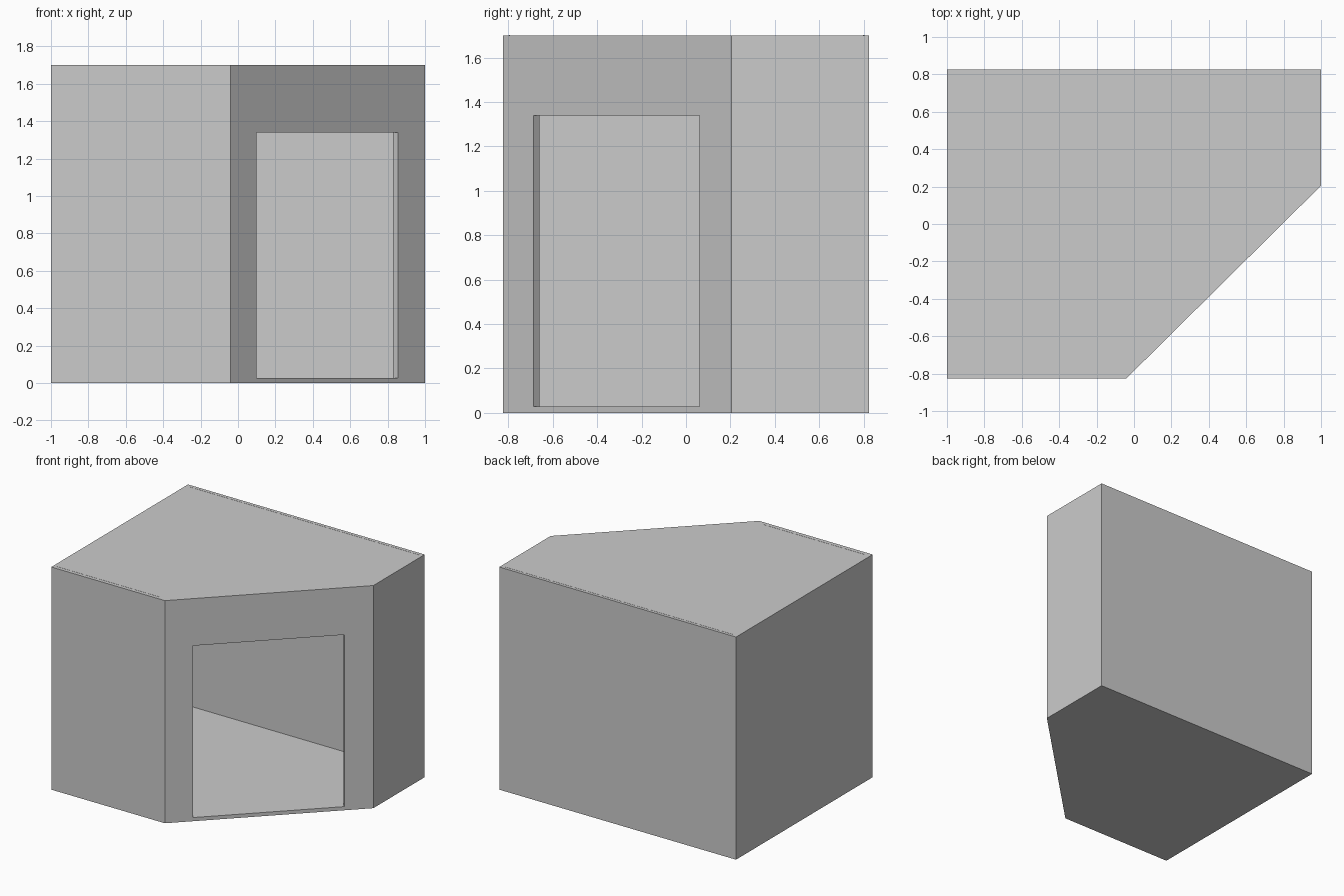
import bpy, bmesh
from mathutils import Vector

if "Cube" in bpy.data.objects:
    bpy.data.objects.remove(bpy.data.objects["Cube"])

H = 1.70      # overall height
T = 0.028     # wall, floor and roof thickness
DOOR_T = 0.037  # thickness of the diagonal door wall


def prism(name, pts, z0, z1):
    """Extrude a plan outline between two heights."""
    bm = bmesh.new()
    face = bm.faces.new([bm.verts.new((x, y, z0)) for x, y in pts])
    ext = bmesh.ops.extrude_face_region(bm, geom=[face])
    verts = [v for v in ext["geom"] if isinstance(v, bmesh.types.BMVert)]
    bmesh.ops.translate(bm, verts=verts, vec=(0, 0, z1 - z0))
    bmesh.ops.recalc_face_normals(bm, faces=bm.faces)
    me = bpy.data.meshes.new(name)
    bm.to_mesh(me)
    bm.free()
    ob = bpy.data.objects.new(name, me)
    bpy.context.collection.objects.link(ob)
    return ob


def inset(pts, dists):
    """Move every side of a counter-clockwise outline inwards by its own distance."""
    lines = []
    for i, p in enumerate(pts):
        a, b = Vector(p), Vector(pts[(i + 1) % len(pts)])
        d = (b - a).normalized()
        lines.append((a + Vector((-d.y, d.x)) * dists[i], d))
    out = []
    for i in range(len(pts)):
        (p, d), (q, e) = lines[i - 1], lines[i]
        t = (q - p).cross(e) / d.cross(e)
        out.append(tuple(p + d * t))
    return out


def cut(target, cutter):
    """Subtract a cutter, then remove it."""
    cutter.hide_render = True
    mod = target.modifiers.new("cut", "BOOLEAN")
    mod.operation, mod.solver, mod.object = "DIFFERENCE", "EXACT", cutter
    bpy.context.view_layer.objects.active = target
    bpy.ops.object.modifier_apply(modifier=mod.name)
    bpy.data.objects.remove(cutter)


# Room shell: five-sided plan with one cut-off corner, hollow inside
plan = [(-1, -0.825), (-0.04, -0.825), (1, 0.205), (1, 0.825), (-1, 0.825)]
shell = prism("room_shell", plan, 0, H)
cut(shell, prism("room_void", inset(plan, [T, DOOR_T, T, T, T]), T, H - T))

# Doorway through the diagonal wall, flush with the floor
a, b = Vector(plan[1]), Vector(plan[2])
along = (b - a).normalized()
inward = Vector((-along.y, along.x))
left = a + along * ((0.10 - a.x) / along.x)
right = a + along * ((0.855 - a.x) / along.x)
door = [left - inward * 0.1, right - inward * 0.1,
        right + inward * 0.1, left + inward * 0.1]
cut(shell, prism("doorway_cutter", [tuple(p) for p in door], T, 1.34))

# Thin seam strips on the roof above the front and back walls
for name, x1, y in (("back_roof_seam", 0.97, 0.80), ("front_roof_seam", -0.10, -0.795)):
    prism(name, [(-0.97, y - 0.003), (x1, y - 0.003), (x1, y + 0.003), (-0.97, y + 0.003)],
          H - 0.01, H + 0.001)
